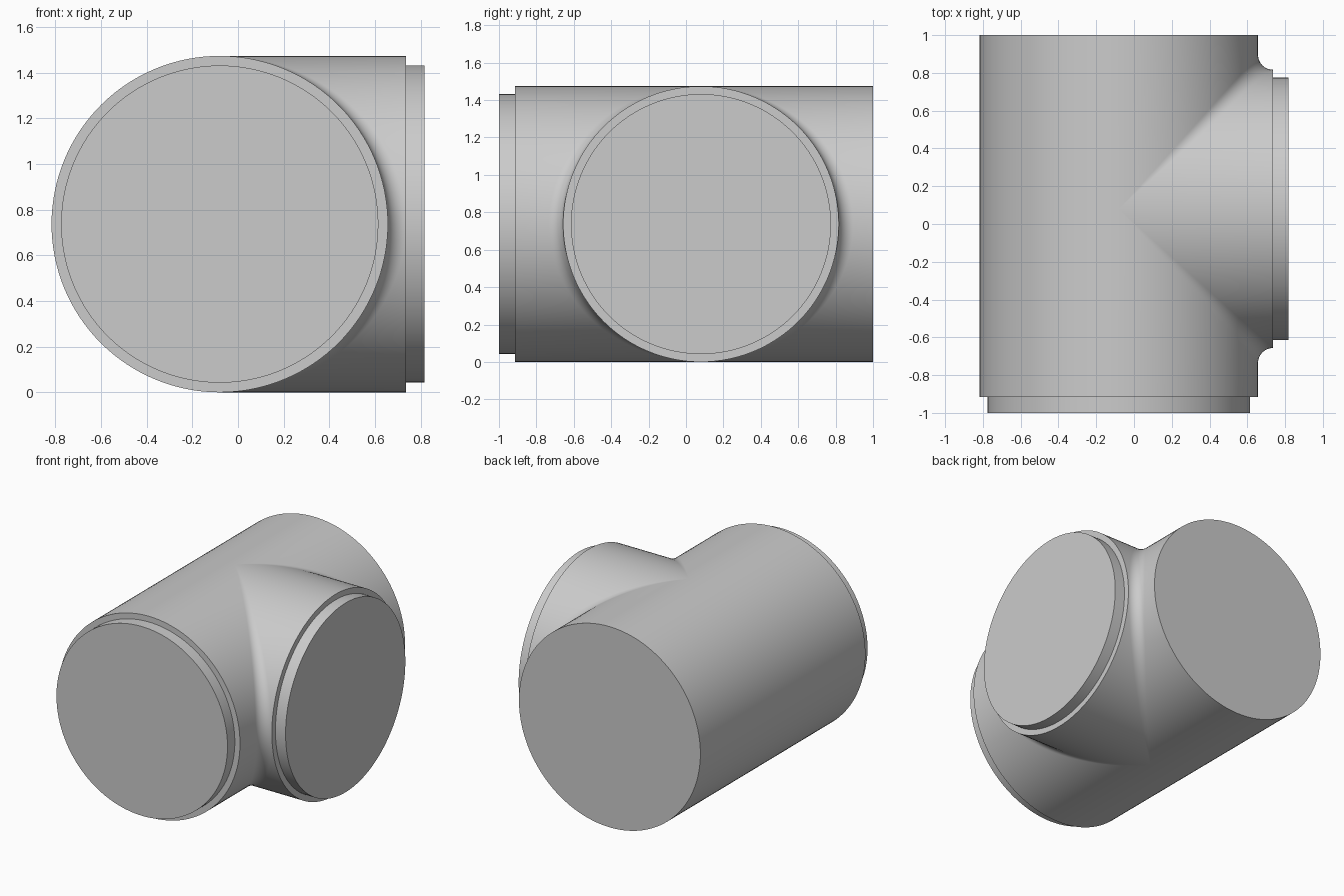
import bpy
import bmesh
import math
from mathutils import Vector

cube = bpy.data.objects.get("Cube")
if cube:
    bpy.data.objects.remove(cube, do_unlink=True)

RADIUS = 0.737          # both pipes
FILLET = 0.077          # blend radius in the corners
SPIGOT_STEP = 0.042     # how far the spigots step in
RUN_X, BRANCH_Y = -0.08, 0.08
FRONT, BACK, BRANCH_END = -0.915, 1.0, 0.735
STEPS, ARC = 64, 8

mat = bpy.data.materials.new("plain grey")
grey = (0.6, 0.6, 0.6, 1.0)
mat.use_nodes = True
mat.diffuse_color = grey
mat.node_tree.nodes["Principled BSDF"].inputs["Base Color"].default_value = grey

bm = bmesh.new()
center = Vector((RUN_X, BRANCH_Y, RADIUS))


def loft(rows):
    """Skin a list of equally long point rows."""
    grid = [[bm.verts.new(center + p) for p in row] for row in rows]
    for a, b in zip(grid, grid[1:]):
        for i in range(len(a) - 1):
            bm.faces.new((a[i], a[i + 1], b[i + 1], b[i]))


def corner_path(angle, side, run_end):
    """Line along the run, rolling-ball fillet, then line along the branch."""
    c, s = math.cos(angle), math.sin(angle)
    ball = Vector((c, c, s)) * (RADIUS + FILLET)
    to_run, to_branch = Vector((-c, 0, -s)), Vector((0, -c, -s))
    path = [Vector((RADIUS * c, run_end * side, RADIUS * s))]
    for i in range(ARC + 1):
        path.append(ball + to_run.lerp(to_branch, i / ARC).normalized() * FILLET)
    path.append(Vector((BRANCH_END - RUN_X, RADIUS * c, RADIUS * s)))
    return [Vector((p.x, p.y * side, p.z)) for p in path]


# Branch side of the tee, one half towards each end of the run
angles = [math.pi * (i / STEPS - 0.5) for i in range(STEPS + 1)]
for side, end in ((-1, FRONT), (1, BACK)):
    loft([corner_path(a, side, end - BRANCH_Y) for a in angles])

# Plain half of the run, opposite the branch
loft([[Vector((-RADIUS * math.cos(a), y, RADIUS * math.sin(a)))
       for y in (FRONT - BRANCH_Y, 0, BACK - BRANCH_Y)] for a in angles])

bmesh.ops.remove_doubles(bm, verts=bm.verts, dist=0.0002)

# Flat end caps
bmesh.ops.holes_fill(bm, edges=[e for e in bm.edges if e.is_boundary], sides=0)
bmesh.ops.recalc_face_normals(bm, faces=bm.faces)

# Stepped spigots on the front and branch ends
for direction, length in ((Vector((0, -1, 0)), 1 + FRONT),
                          (Vector((1, 0, 0)), 0.082)):
    cap = next(f for f in bm.faces
               if len(f.verts) > STEPS and f.normal.dot(direction) > 0.9)
    bmesh.ops.inset_region(bm, faces=[cap], thickness=SPIGOT_STEP,
                           use_even_offset=True)
    out = bmesh.ops.extrude_discrete_faces(bm, faces=[cap])
    bmesh.ops.translate(bm, verts=out["faces"][0].verts, vec=direction * length)

mesh = bpy.data.meshes.new("pipe_tee")
bm.to_mesh(mesh)
bm.free()
mesh.materials.append(mat)
tee = bpy.data.objects.new("pipe_tee", mesh)
bpy.context.collection.objects.link(tee)

bpy.ops.object.select_all(action="DESELECT")
tee.select_set(True)
bpy.context.view_layer.objects.active = tee
bpy.ops.object.shade_smooth_by_angle(angle=math.radians(30))
